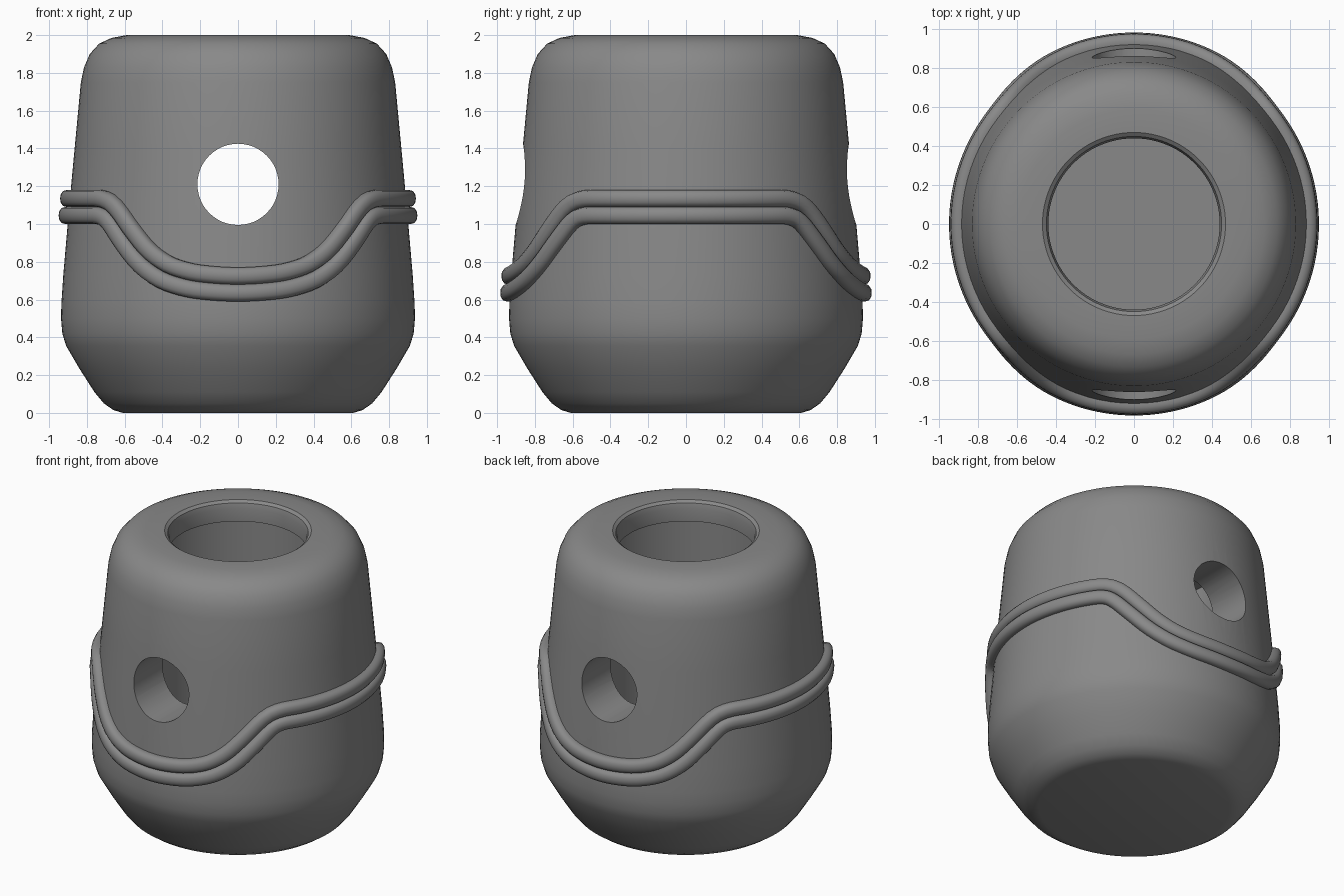
import bpy, bmesh
from math import sin, cos, pi, radians, degrees
from mathutils import Vector, Matrix

cube = bpy.data.objects.get("Cube")
if cube:
    bpy.data.objects.remove(cube, do_unlink=True)

# one grey clay colour
clay = bpy.data.materials.new("grey clay")
clay.use_nodes = True
clay.diffuse_color = (0.25, 0.25, 0.25, 1)
clay.node_tree.nodes["Principled BSDF"].inputs["Base Color"].default_value = clay.diffuse_color

# outer silhouette as (radius, height), bottom to shoulder
OUTER = [(0.61, 0), (0.66, 0.015), (0.71, 0.05), (0.76, 0.11), (0.84, 0.235),
         (0.91, 0.355), (0.93, 0.42), (0.937, 0.5), (0.935, 0.58), (0.925, 0.73),
         (0.893, 1.1), (0.865, 1.4), (0.832, 1.75), (0.815, 1.83), (0.785, 1.9),
         (0.735, 1.955), (0.67, 1.985), (0.59, 2)]
# rim, lip and thick-walled cavity
INNER = [(0.47, 2), (0.45, 1.985), (0.44, 1.95), (0.44, 1.86), (0.58, 1.85),
         (0.58, 0.2), (0, 0.2)]


def finish(name, bm, angle=35):
    """Turn a bmesh into a shaded, coloured object."""
    bmesh.ops.recalc_face_normals(bm, faces=bm.faces)
    mesh = bpy.data.meshes.new(name)
    bm.to_mesh(mesh)
    bm.free()
    obj = bpy.data.objects.new(name, mesh)
    bpy.context.collection.objects.link(obj)
    mesh.materials.append(clay)
    shade(obj, angle)
    return obj


def shade(obj, angle):
    bpy.ops.object.select_all(action="DESELECT")
    obj.select_set(True)
    bpy.context.view_layer.objects.active = obj
    bpy.ops.object.shade_smooth_by_angle(angle=radians(angle))


def wall_radius(z):
    """Outer radius of the pot at a height."""
    for (r0, z0), (r1, z1) in zip(OUTER, OUTER[1:]):
        if z0 <= z <= z1:
            return r0 + (r1 - r0) * (z - z0) / (z1 - z0)
    return OUTER[-1][0]


# pot body: lathe the profile
bm = bmesh.new()
verts = [bm.verts.new((r, 0, z)) for r, z in [(0, 0)] + OUTER + INNER]
edges = [bm.edges.new(pair) for pair in zip(verts, verts[1:])]
bmesh.ops.spin(bm, geom=verts + edges, axis=(0, 0, 1), cent=(0, 0, 0),
               angle=2 * pi, steps=96, use_duplicate=False)
bmesh.ops.remove_doubles(bm, verts=bm.verts, dist=0.0005)
body = finish("pot_body", bm)

# round holes through the front and back walls
bm = bmesh.new()
bmesh.ops.create_cone(bm, cap_ends=True, segments=48, radius1=0.215, radius2=0.215, depth=3,
                      matrix=Matrix.Translation((0, 0, 1.21)) @ Matrix.Rotation(pi / 2, 4, "X"))
cutter = finish("hole_cutter", bm)
cutter.hide_render = True
cut = body.modifiers.new("holes", "BOOLEAN")
cut.operation = "DIFFERENCE"
cut.solver = "EXACT"
cut.object = cutter
bpy.context.view_layer.objects.active = body
bpy.ops.object.modifier_apply(modifier=cut.name)
bpy.data.objects.remove(cutter, do_unlink=True)
shade(body, 35)

# band height by angle away from the front or back centre
WAVE = [(0, 0.68), (12, 0.692), (19, 0.714), (25.5, 0.752), (32.5, 0.825),
        (40, 0.94), (46, 1.035), (50, 1.075), (56, 1.09), (90, 1.09)]


def wave_height(angle):
    a = abs((degrees(angle) + 90) % 180 - 90)
    for i in range(len(WAVE) - 1):
        (a0, z0), (a1, z1) = WAVE[i], WAVE[i + 1]
        if a <= a1:
            def slope(k):
                if k == 0 or k >= len(WAVE) - 2:
                    return 0
                return (WAVE[k + 1][1] - WAVE[k - 1][1]) / (WAVE[k + 1][0] - WAVE[k - 1][0])
            t, w = (a - a0) / (a1 - a0), a1 - a0
            return (z0 * (1 + 2 * t) * (1 - t) ** 2 + z1 * t * t * (3 - 2 * t)
                    + w * slope(i) * t * (1 - t) ** 2 - w * slope(i + 1) * t * t * (1 - t))
    return WAVE[-1][1]


def rope(name, side, steps=160, sides=14, radius=0.046):
    """A closed roll of clay running beside the wave line on the wall."""
    bm = bmesh.new()
    rings = []
    for i in range(steps):
        a, d = 2 * pi * i / steps, 0.02
        z = wave_height(a)
        rise = (wave_height(a + d) - wave_height(a - d)) / (2 * d * 0.91)
        length = (1 + rise * rise) ** 0.5
        across = Vector((-rise / length, 1 / length))
        ring = []
        for j in range(sides):
            t = 2 * pi * j / sides
            c, s = cos(t), sin(t)
            square = (c ** 4 + s ** 4) ** -0.12
            off = side * 0.045 + radius * s * square
            ang = a + off * across.x / 0.91
            h = z + off * across.y
            mid = z + side * 0.045 * across.y
            r = wall_radius(mid) + 0.006 + radius * c * square
            ring.append(bm.verts.new((r * sin(ang), -r * cos(ang), h)))
        rings.append(ring)
    for i in range(steps):
        for j in range(sides):
            k, n = (j + 1) % sides, (i + 1) % steps
            bm.faces.new((rings[i][j], rings[n][j], rings[n][k], rings[i][k]))
    return finish(name, bm, 60)


rope("upper_band", 1)
rope("lower_band", -1)
